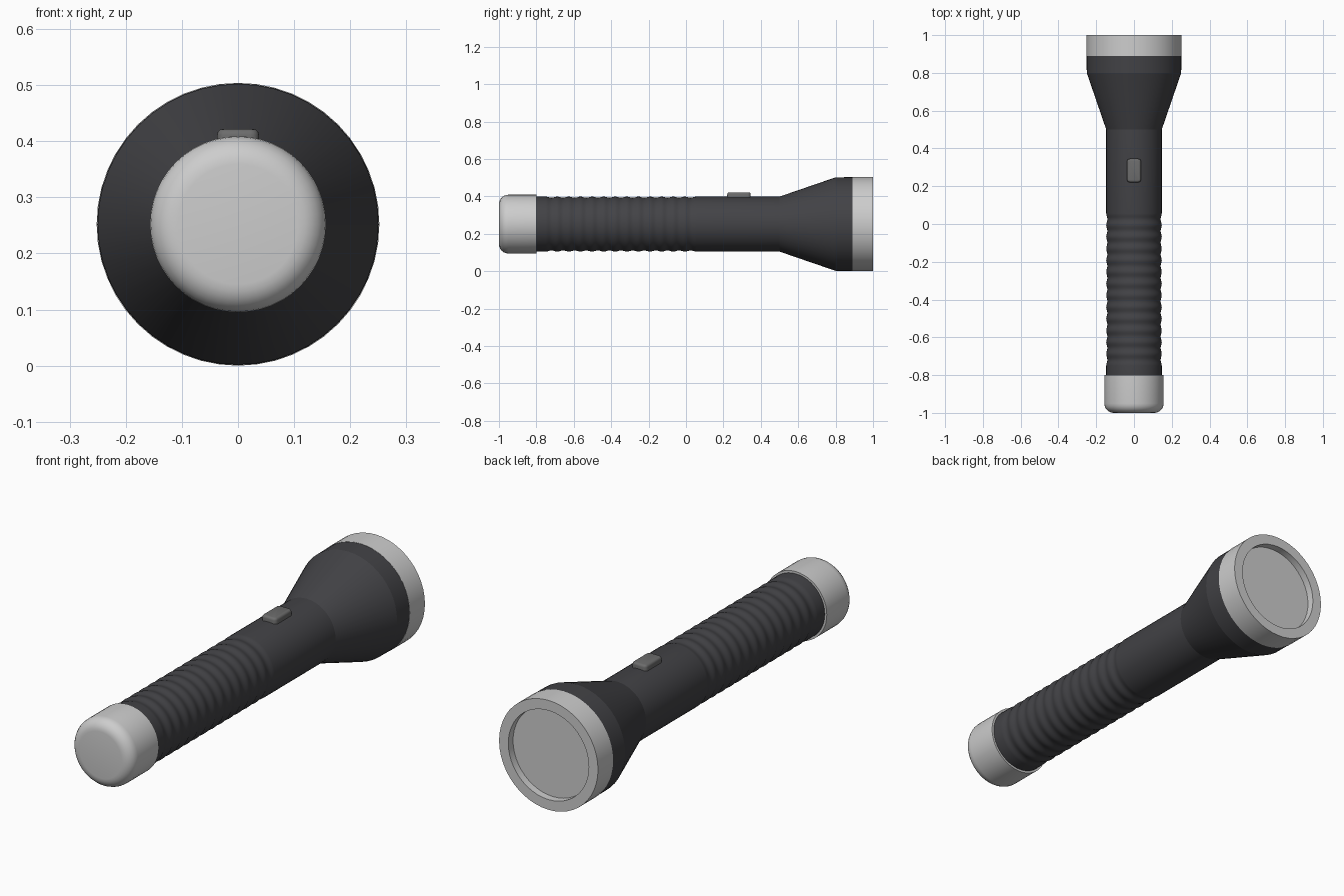
import bpy, bmesh
from math import sin, cos, pi, radians

if "Cube" in bpy.data.objects:
    bpy.data.objects.remove(bpy.data.objects["Cube"], do_unlink=True)

AXIS_Z = 0.252
SIDES = 48


def material(name, r, g, b):
    mat = bpy.data.materials.new(name)
    mat.use_nodes = True
    mat.diffuse_color = (r, g, b, 1)
    mat.node_tree.nodes["Principled BSDF"].inputs["Base Color"].default_value = (r, g, b, 1)
    return mat


silver = material("silver", 0.61, 0.61, 0.61)
charcoal = material("charcoal", 0.055, 0.055, 0.061)
grey = material("button grey", 0.15, 0.15, 0.15)


def finish(name, bm, mat, angle):
    bmesh.ops.recalc_face_normals(bm, faces=bm.faces)
    mesh = bpy.data.meshes.new(name)
    bm.to_mesh(mesh)
    bm.free()
    mesh.materials.append(mat)
    obj = bpy.data.objects.new(name, mesh)
    bpy.context.collection.objects.link(obj)
    bpy.ops.object.select_all(action='DESELECT')
    obj.select_set(True)
    bpy.context.view_layer.objects.active = obj
    bpy.ops.object.shade_smooth_by_angle(angle=radians(angle))
    return obj


def lathe(name, profile, mat, angle=30):
    """Turn (y, radius) points around the long axis and close both ends."""
    bm = bmesh.new()
    rings = []
    for y, r in profile:
        turn = [2 * pi * i / SIDES for i in range(SIDES)]
        rings.append([bm.verts.new((r * sin(a), y, AXIS_Z + r * cos(a))) for a in turn])
    for a, b in zip(rings, rings[1:]):
        for i in range(SIDES):
            j = (i + 1) % SIDES
            bm.faces.new((a[i], a[j], b[j], b[i]))
    bm.faces.new(rings[0])
    bm.faces.new(rings[-1])
    return finish(name, bm, mat, angle)


# Handle with shallow rounded grip grooves, flaring into the head
GRIP_START, PITCH, COUNT, STEPS = -0.75, 0.062, 13, 8
body = [(-0.82, 0.147)]
for k in range(COUNT * STEPS + 1):
    wave = (1 - cos(2 * pi * k / STEPS)) / 2
    body.append((GRIP_START + PITCH * k / STEPS, 0.147 - 0.006 * wave))
body += [(0.5, 0.147), (0.8, 0.25), (0.9, 0.251)]
lathe("body", body, charcoal, 15)

# Tail cap with a rounded end
ROUND = 0.05
cap = [(-1 + ROUND * (1 - cos(t * pi / 12)), 0.107 + ROUND * sin(t * pi / 12)) for t in range(7)]
lathe("tail_cap", cap + [(-0.8, 0.157)], silver)

# Head ring with a recessed opening
lathe("head_ring", [(0.89, 0.252), (1.0, 0.252), (1.0, 0.205), (0.965, 0.205)], silver)

# Lens disc set into the ring
lathe("lens", [(0.955, 0.204), (0.967, 0.204)], silver)

# Rounded switch button on top of the handle
bm = bmesh.new()
bmesh.ops.create_cube(bm, size=1)
for v in bm.verts:
    v.co = (v.co.x * 0.075, 0.283 + v.co.y * 0.125, 0.4 + v.co.z * 0.044)
upright = [e for e in bm.edges if abs(e.verts[0].co.z - e.verts[1].co.z) > 0.01]
bmesh.ops.bevel(bm, geom=upright, offset=0.016, segments=4, profile=0.5, affect='EDGES')
top = max(v.co.z for v in bm.verts)
rim = [e for e in bm.edges if all(v.co.z > top - 0.001 for v in e.verts)]
bmesh.ops.bevel(bm, geom=rim, offset=0.011, segments=3, profile=0.5, affect='EDGES')
finish("switch_button", bm, grey, 35)
